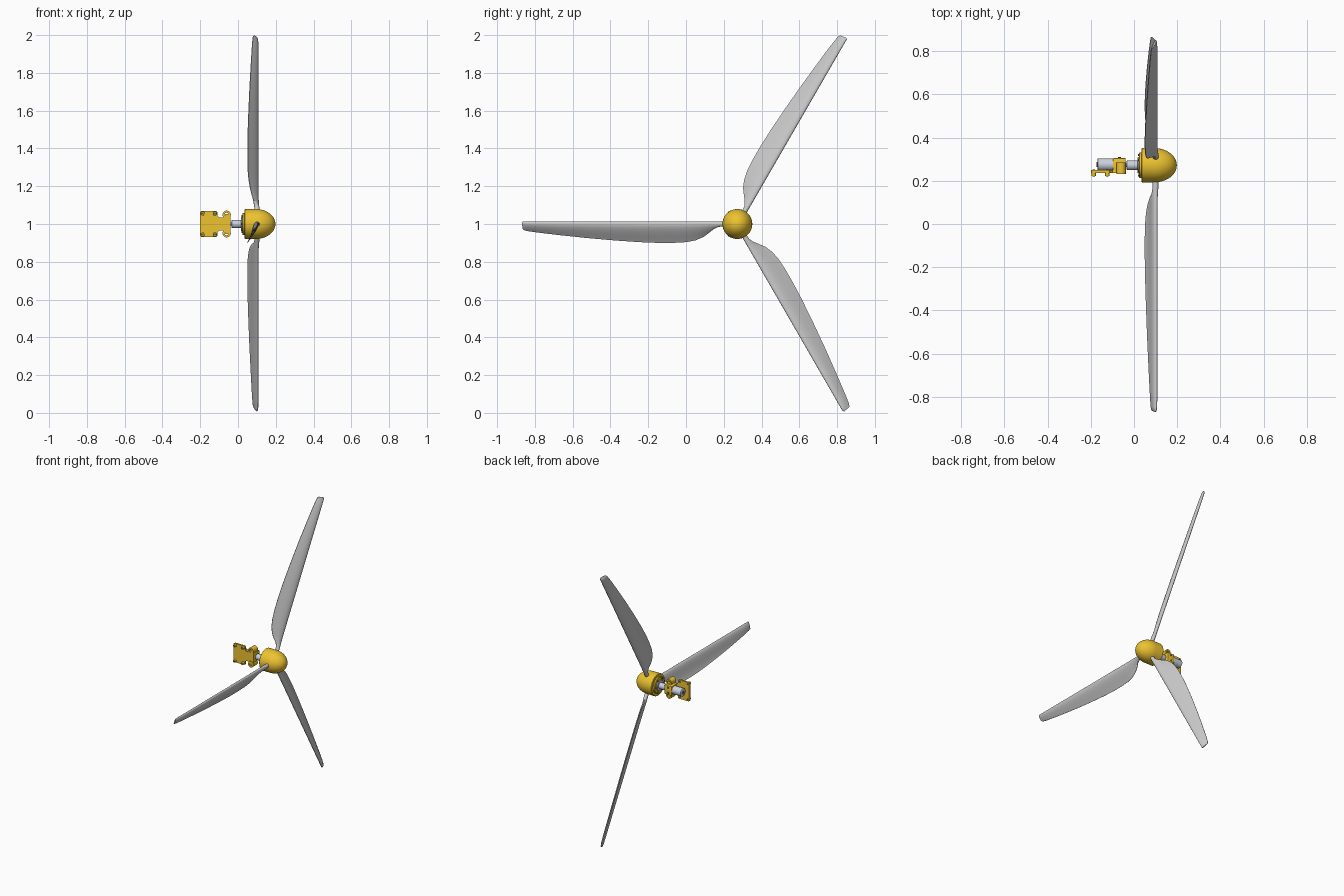
import bpy, bmesh, math
from mathutils import Matrix, Vector

if "Cube" in bpy.data.objects:
    bpy.data.objects.remove(bpy.data.objects["Cube"])

HY, HZ = 0.272, 1.0          # rotor axis position (axis runs along x)


def material(name, color):
    m = bpy.data.materials.new(name)
    m.diffuse_color = color
    m.use_nodes = True
    m.node_tree.nodes["Principled BSDF"].inputs["Base Color"].default_value = m.diffuse_color
    return m


YELLOW = material("yellow", (0.85, 0.55, 0.03, 1))
STEEL = material("steel", (0.6, 0.64, 0.72, 1))
DARK = material("dark_steel", (0.12, 0.13, 0.16, 1))


def finish(name, bm, mat=None, angle=35):
    bmesh.ops.recalc_face_normals(bm, faces=bm.faces)
    me = bpy.data.meshes.new(name)
    bm.to_mesh(me)
    bm.free()
    ob = bpy.data.objects.new(name, me)
    bpy.context.collection.objects.link(ob)
    if mat:
        me.materials.append(mat)
    bpy.ops.object.select_all(action='DESELECT')
    ob.select_set(True)
    bpy.context.view_layer.objects.active = ob
    bpy.ops.object.shade_smooth_by_angle(angle=math.radians(angle))
    return ob


def loft(bm, rings, close=False, caps=True):
    vr = [[bm.verts.new(p) for p in ring] for ring in rings]
    n = len(vr[0])
    pairs = list(zip(vr, vr[1:])) + ([(vr[-1], vr[0])] if close else [])
    for a, b in pairs:
        for i in range(n):
            j = (i + 1) % n
            bm.faces.new((a[i], a[j], b[j], b[i]))
    if caps and not close:
        bm.faces.new(vr[0])
        bm.faces.new(vr[-1])


def lathe(name, profile, centre, axis='X', mat=None, n=48, close=False):
    """Revolve (position along axis, radius) pairs around a line through centre."""
    bm = bmesh.new()
    rings = []
    for t, r in profile:
        ring = []
        for k in range(n):
            a = 2 * math.pi * k / n
            c, s = r * math.cos(a), r * math.sin(a)
            ring.append((t, centre[0] + c, centre[1] + s) if axis == 'X'
                        else (centre[0] + c, t, centre[1] + s))
        rings.append(ring)
    loft(bm, rings, close)
    return finish(name, bm, mat)


def box(name, lo, hi, mat=None, bevel=0.003):
    bm = bmesh.new()
    lo, hi = Vector(lo), Vector(hi)
    bmesh.ops.create_cube(bm, size=1, matrix=Matrix.Translation((lo + hi) / 2)
                          @ Matrix.Diagonal((*(hi - lo), 1)))
    bmesh.ops.bevel(bm, geom=bm.edges[:], offset=bevel, segments=2, affect='EDGES', profile=0.5)
    return finish(name, bm, mat)


# Blades: lofted aerofoils (radius, chord, thickness, roundness exponent)
STATIONS = [(0.06, .026, .026, .5), (0.10, .028, .026, .55), (0.125, .040, .026, .8),
            (0.15, .060, .026, 1.1), (0.18, .082, .026, 1.4), (0.22, .099, .026, 1.6),
            (0.27, .109, .026, 1.7), (0.34, .113, .026, 1.7), (0.42, .113, .026, 1.7),
            (0.52, .109, .026, 1.6), (0.65, .100, .025, 1.5), (0.80, .087, .024, 1.4),
            (0.95, .071, .023, 1.2), (1.06, .058, .022, 1.1), (1.12, .050, .020, 1.0),
            (1.136, .045, .014, 1.0), (1.142, .036, .006, 1.0)]


def blade(name, angle):
    d = (math.cos(angle), math.sin(angle))       # spanwise direction in (y, z)
    e = (-d[1], d[0])                            # towards the trailing edge
    bm = bmesh.new()
    rings = []
    n = 32
    for r, c, t, p in STATIONS:
        u0 = .5 / (.5 + p)
        peak = math.sqrt(u0) * (1 - u0) ** p
        bend = 0.44 * min(1, max(0, (c - .028) / .02)) if r < .3 else 0.44
        ring = []
        for k in range(n):
            th = 2 * math.pi * k / n
            u = (1 - math.cos(th)) / 2
            h = t / 2 * math.sqrt(u) * (1 - u) ** p / peak + .0015 * u
            x = 0.10 - bend * c * u ** 1.4 + (h if k <= n // 2 else -h)
            v = c * u - 0.013 + (.006 if r > 1.14 else 0)
            rr = r - (0.006 * u if r > 1.1 else 0)
            ring.append((x, HY + rr * d[0] + v * e[0], HZ + rr * d[1] + v * e[1]))
        rings.append(ring)
    loft(bm, rings)
    finish(name, bm, None, 50)


for i, deg in enumerate((180, 300, 60)):
    blade(f"blade_{i + 1}", math.radians(deg))

# Spinner: short drum with an elliptical nose
R = 0.079
nose = [(0.095 + 0.103 * math.sin(a), R * math.cos(a))
        for a in [math.radians(6 * k) for k in range(15)] + [math.radians(89)]]
lathe("spinner", [(0.035, R - .003), (0.038, R)] + nose, (HY, HZ), 'X', YELLOW, 64)
lathe("spinner_back_plate", [(0.024, .057), (0.026, .059), (0.04, .059)], (HY, HZ), 'X', YELLOW)
lathe("hub_flange", [(0.017, .036), (0.019, .038), (0.03, .038)], (HY, HZ), 'X', STEEL)
for k in range(6):
    a = math.tau * k / 6
    lathe(f"flange_bolt_{k + 1}", [(0.018, .005), (0.03, .005)],
          (HY + .048 * math.cos(a), HZ + .048 * math.sin(a)), 'X', DARK, 12)

# Shaft and coupling
lathe("coupling", [(-0.034, .020), (-0.032, .022), (0.02, .022)], (HY, HZ), 'X', STEEL)
lathe("drive_shaft", [(-0.06, .009), (0.03, .009)], (HY, HZ), 'X', STEEL, 24)

# Motor
MY = 0.275
lathe("motor_body", [(-0.170, .024), (-0.167, .029), (-0.09, .029)], (MY, HZ), 'X', STEEL)
lathe("motor_end_cap", [(-0.174, .012), (-0.165, .012)], (MY, HZ), 'X', DARK, 24)

# Bracket: outline plate with a narrower neck, extruded along y
half = [(-0.200, .064), (-0.196, .069), (-0.114, .069), (-0.110, .064), (-0.108, .044),
        (-0.100, .035), (-0.080, .034), (-0.072, .042), (-0.066, .054), (-0.044, .054),
        (-0.039, .048)]
outline = half + [(x, -z) for x, z in reversed(half)]
bm = bmesh.new()
loft(bm, [[(x, y, HZ + z) for x, z in outline] for y in (0.236, 0.249)])
finish("mount_plate", bm, YELLOW)
box("motor_clamp", (-0.097, .243, HZ - .034), (-0.039, .305, HZ + .034), YELLOW)

# Clamp eyes, corner bosses and screws, mirrored above and below the axis
for s, side in ((1, "upper"), (-1, "lower")):
    lathe(f"clamp_eye_{side}", [(.232, .011), (.232, .022), (.285, .022), (.285, .011)],
          (-0.060, HZ + s * .049), 'Y', YELLOW, 32, close=True)
    lathe(f"clamp_bolt_{side}", [(.297, .007), (.309, .007)], (-0.068, HZ + s * .02), 'Y', DARK, 12)
    for x, end in ((-0.187, "rear"), (-0.123, "front")):
        c = (x, HZ + s * .056)
        lathe(f"boss_{side}_{end}", [(.222, .010), (.24, .011)], c, 'Y', YELLOW, 24)
        lathe(f"screw_{side}_{end}", [(.220, .006), (.252, .006)], c, 'Y', DARK, 12)
